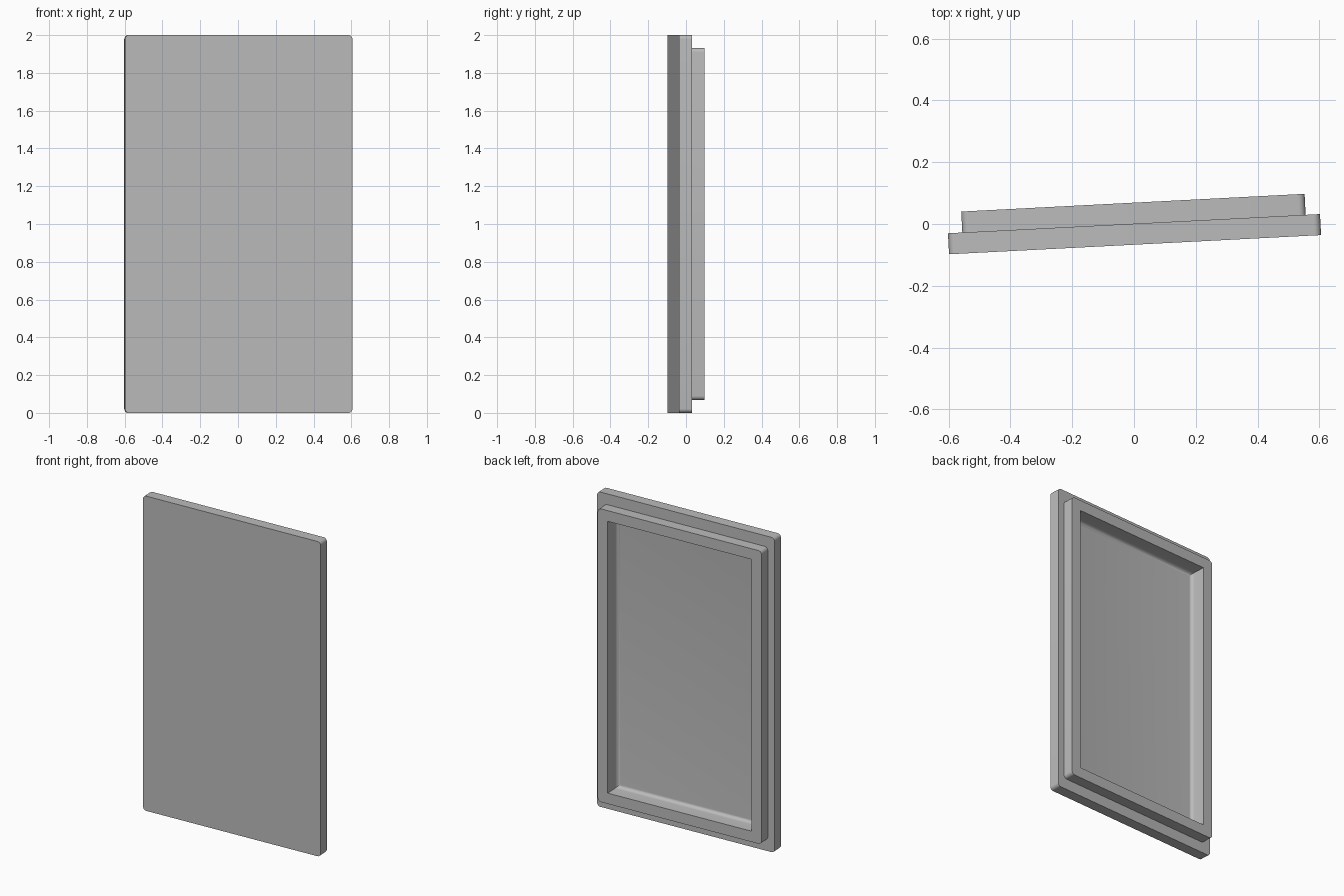
import bpy, bmesh, math
from mathutils import Matrix

cube = bpy.data.objects.get("Cube")
if cube:
    bpy.data.objects.remove(cube, do_unlink=True)

TILT = math.radians(2.95)
THICK = 0.068
W, H = 1.206, 2.0              # outer slab
RW, RH = 1.113, 1.863          # raised rim
OW, OH = 0.977, 1.727          # opening
DEPTH, FILLET, CORNER = 0.10, 0.022, 0.022

grey = bpy.data.materials.new("plain grey")
grey.use_nodes = True
colour = (0.5, 0.5, 0.5, 1)
grey.diffuse_color = colour
grey.node_tree.nodes["Principled BSDF"].inputs["Base Color"].default_value = colour


def outline(w, h, r=0.0, steps=6):
    """Rectangle in x,z with optional rounded corners."""
    if r == 0:
        return [(w/2, h/2), (-w/2, h/2), (-w/2, -h/2), (w/2, -h/2)]
    pts = []
    for q, (sx, sz) in enumerate([(1, 1), (-1, 1), (-1, -1), (1, -1)]):
        for i in range(steps + 1):
            a = math.pi / 2 * (q + i / steps)
            pts.append((sx * (w/2 - r) + r * math.cos(a),
                        sz * (h/2 - r) + r * math.sin(a)))
    return pts


def ring(bm, pts, y):
    return [bm.verts.new((x, y, z)) for x, z in pts]


def bridge(bm, a, b):
    n = len(a)
    for i in range(n):
        bm.faces.new((a[i], a[(i + 1) % n], b[(i + 1) % n], b[i]))


def cap_between(bm, outer, inner):
    """Flat frame face between a rounded outline and a rectangle."""
    n = len(outer) // 4
    for q in range(4):
        nxt = (q + 1) % 4
        corner = outer[q * n:(q + 1) * n]
        for a, b in zip(corner, corner[1:]):
            bm.faces.new((a, b, inner[q]))
        bm.faces.new((corner[-1], outer[nxt * n], inner[nxt], inner[q]))


def finish(bm, name):
    bmesh.ops.recalc_face_normals(bm, faces=bm.faces)
    mesh = bpy.data.meshes.new(name)
    bm.to_mesh(mesh)
    bm.free()
    obj = bpy.data.objects.new(name, mesh)
    bpy.context.collection.objects.link(obj)
    mesh.materials.append(grey)
    obj.matrix_world = Matrix.Translation((0, 0, H / 2)) @ Matrix.Rotation(TILT, 4, 'Z')
    bpy.ops.object.select_all(action='DESELECT')
    obj.select_set(True)
    bpy.context.view_layer.objects.active = obj
    bpy.ops.object.shade_smooth_by_angle(angle=math.radians(30))


# Stepped door: front slab, raised rim and recess in one shell
Y0 = -0.033 - THICK / 2
Y1, Y2 = Y0 + THICK, Y0 + 2 * THICK
bm = bmesh.new()
front = ring(bm, outline(W, H, CORNER), Y0)
back = ring(bm, outline(W, H, CORNER), Y1)
rim_base = ring(bm, outline(RW, RH, CORNER), Y1)
rim_top = ring(bm, outline(RW, RH, CORNER), Y2)
bm.faces.new(front)
for a, b in ((front, back), (back, rim_base), (rim_base, rim_top)):
    bridge(bm, a, b)
opening = ring(bm, outline(OW, OH), Y2)
cap_between(bm, rim_top, opening)

# Recess walls curving into the floor
last = opening
for i in range(7):
    a = math.pi / 2 * i / 6
    s = 2 * FILLET * (1 - math.cos(a))
    y = Y2 - DEPTH + FILLET * (1 - math.sin(a))
    loop = ring(bm, outline(OW - s, OH - s), y)
    bridge(bm, last, loop)
    last = loop
bm.faces.new(last)
finish(bm, "door_panel")
